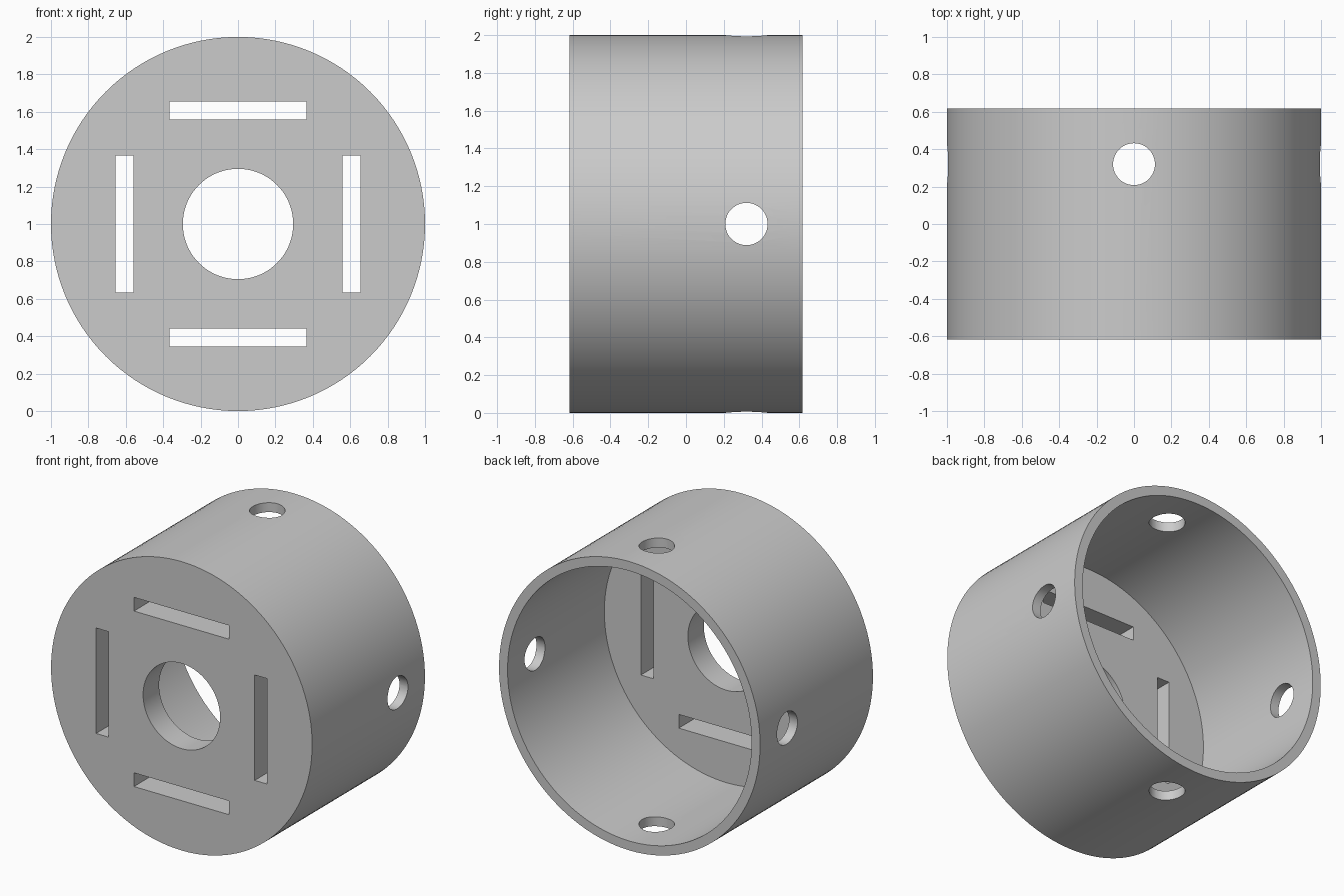
import bpy, bmesh, math
from mathutils import Matrix, Vector

if "Cube" in bpy.data.objects:
    bpy.data.objects.remove(bpy.data.objects["Cube"], do_unlink=True)

RADIUS, INNER, BORE = 1.0, 0.935, 0.295
FRONT, BACK, FLOOR = -0.617, 0.617, -0.442
CENTRE = Vector((0, 0, 1))

grey = bpy.data.materials.new("grey plastic")
grey.use_nodes = True
grey.diffuse_color = (0.6, 0.6, 0.6, 1)
grey.node_tree.nodes["Principled BSDF"].inputs["Base Color"].default_value = (0.6, 0.6, 0.6, 1)


def make_object(name, bm):
    bmesh.ops.recalc_face_normals(bm, faces=bm.faces)
    mesh = bpy.data.meshes.new(name)
    bm.to_mesh(mesh)
    bm.free()
    mesh.materials.append(grey)
    obj = bpy.data.objects.new(name, mesh)
    bpy.context.collection.objects.link(obj)
    return obj


# Cup body: closed wall and floor section turned about the y axis
bm = bmesh.new()
profile = [(BORE, FRONT), (RADIUS, FRONT), (RADIUS, BACK),
           (INNER, BACK), (INNER, FLOOR), (BORE, FLOOR)]
verts = [bm.verts.new((r, y, 1)) for r, y in profile]
edges = [bm.edges.new((verts[i - 1], verts[i])) for i in range(len(verts))]
bmesh.ops.spin(bm, geom=verts + edges, cent=CENTRE, axis=(0, 1, 0),
               angle=math.tau, steps=128)
bmesh.ops.remove_doubles(bm, verts=bm.verts, dist=1e-4)
cup = make_object("cup_body", bm)

# Cutters: four slots through the floor and four round holes through the wall
bm = bmesh.new()
for i in range(4):
    turn = Matrix.Translation(CENTRE) @ Matrix.Rotation(i * math.pi / 2, 4, 'Y')
    slot = Matrix.Translation((0, -0.53, 0.6075)) @ Matrix.Diagonal((0.73, 0.4, 0.095, 1))
    bmesh.ops.create_cube(bm, size=1, matrix=turn @ slot)
    hole = Matrix.Translation((0, 0.32, RADIUS))
    bmesh.ops.create_cone(bm, cap_ends=True, segments=48, radius1=0.112,
                          radius2=0.112, depth=0.4, matrix=turn @ hole)
cutter = make_object("hole_cutter", bm)
cutter.hide_render = True
cutter.hide_set(True)

cut = cup.modifiers.new("holes", 'BOOLEAN')
cut.operation = 'DIFFERENCE'
cut.solver = 'EXACT'
cut.object = cutter

# Apply the cut, drop the cutter and smooth the curved walls
bpy.ops.object.select_all(action='DESELECT')
cup.select_set(True)
bpy.context.view_layer.objects.active = cup
bpy.ops.object.modifier_apply(modifier=cut.name)
bpy.data.objects.remove(cutter, do_unlink=True)
bpy.ops.object.shade_smooth_by_angle(angle=math.radians(30))
